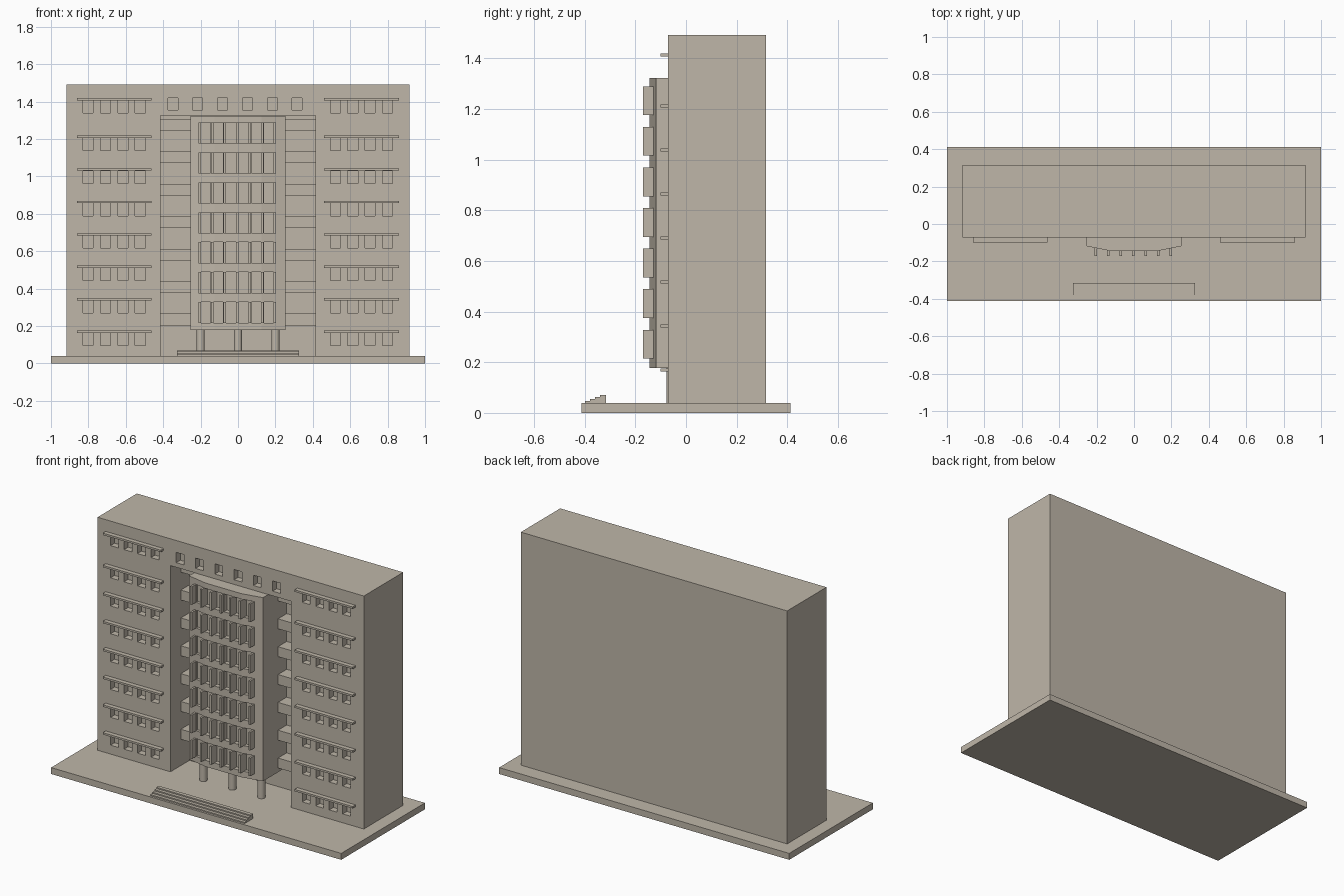
import bpy, bmesh, math
from mathutils import Vector

if "Cube" in bpy.data.objects:
    bpy.data.objects.remove(bpy.data.objects["Cube"])

stone = bpy.data.materials.new("beige_stone")
stone.diffuse_color = (0.52, 0.47, 0.395, 1)
stone.use_nodes = True
stone.node_tree.nodes["Principled BSDF"].inputs["Base Color"].default_value = stone.diffuse_color


def finish(name, bm):
    bmesh.ops.recalc_face_normals(bm, faces=bm.faces)
    mesh = bpy.data.meshes.new(name)
    bm.to_mesh(mesh)
    bm.free()
    mesh.materials.append(stone)
    ob = bpy.data.objects.new(name, mesh)
    bpy.context.collection.objects.link(ob)
    return ob


def boxes(name, items):
    """One object made of boxes given as (x0, x1, y0, y1, z0, z1)."""
    bm = bmesh.new()
    for x0, x1, y0, y1, z0, z1 in items:
        vs = bmesh.ops.create_cube(bm, size=1)["verts"]
        for v in vs:
            v.co = Vector(((x0 + x1) / 2 + v.co.x * (x1 - x0),
                           (y0 + y1) / 2 + v.co.y * (y1 - y0),
                           (z0 + z1) / 2 + v.co.z * (z1 - z0)))
    return finish(name, bm)


def prism(name, pts, axis, lo, hi):
    """Extrude a closed profile along x or z."""
    bm = bmesh.new()
    vs = [bm.verts.new((lo, a, b) if axis == "x" else (a, b, lo)) for a, b in pts]
    face = bm.faces.new(vs)
    new = bmesh.ops.extrude_face_region(bm, geom=[face])["geom"]
    step = Vector((hi - lo, 0, 0)) if axis == "x" else Vector((0, 0, hi - lo))
    bmesh.ops.translate(bm, vec=step, verts=[g for g in new if isinstance(g, bmesh.types.BMVert)])
    return finish(name, bm)


def cut(ob, items):
    cutter = boxes("cutter", items)
    cutter.hide_render = True
    mod = ob.modifiers.new("cut", "BOOLEAN")
    mod.operation, mod.solver, mod.object = "DIFFERENCE", "EXACT", cutter
    bpy.context.view_layer.objects.active = ob
    bpy.ops.object.modifier_apply(modifier=mod.name)
    bpy.data.objects.remove(cutter)


FRONT, BACK_WALL = -0.072, 0.115

# Ground slab and entrance steps
boxes("ground_slab", [(-1, 1, -0.412, 0.412, 0, 0.04)])
profile = [(-0.315, 0.04), (-0.399, 0.04)]
for i in range(4):
    y, z = -0.399 + 0.02 * i, 0.0475 + 0.0075 * i
    profile += [(y, z), (y + 0.02 if i < 3 else -0.315, z)]
prism("entrance_steps", profile, "x", -0.325, 0.325)

# Main block with its central recess
block = boxes("main_block", [(-0.918, 0.918, FRONT, 0.315, 0.04, 1.492)])
cut(block, [(-0.415, 0.415, -0.3, BACK_WALL, 0, 1.325)])

# Wing windows, the attic window row and the ledges above the wing windows
ledge_z = [1.413, 1.212] + [1.037 - 0.1735 * i for i in range(6)]
holes, ledges = [], []
for z in ledge_z:
    for wing in (-0.662, 0.66):
        ledges.append((wing - 0.2, wing + 0.2, -0.1, FRONT, z - 0.006, z + 0.006))
        for k in range(4):
            x = wing + (k - 1.5) * 0.093
            holes.append((x - 0.027, x + 0.027, -0.2, FRONT + 0.04, z - 0.074, z - 0.007))
for k in range(6):
    x = -0.016 + (k - 2.5) * 0.133
    holes.append((x - 0.027, x + 0.027, -0.2, FRONT + 0.04, 1.354, 1.418))
cut(block, holes)
boxes("window_ledges", ledges)

# Balconies on both sides of the recess
boxes("balconies", [(s * 0.335 - 0.08, s * 0.335 + 0.08, 0.03, BACK_WALL, z, z + 0.062)
                    for s in (-1, 1) for z in [0.204 + 0.1735 * i for i in range(7)]])

# Bowed central bay with window cuts between fins
bow = [(-0.255, BACK_WALL), (-0.255, -0.118), (-0.125, -0.144),
       (0.125, -0.144), (0.255, -0.118), (0.255, BACK_WALL)]
bay = prism("central_bay", bow, "z", 0.178, 1.322)
floors = [0.215 + 0.16 * i for i in range(7)]
fin_x = [-0.004 + (k - 3) * 0.067 for k in range(7)]
cut(bay, [(x + 0.008, x + 0.059, -0.3, -0.115, z + 0.002, z + 0.113)
          for z in floors for x in fin_x[:-1]])
boxes("window_fins", [(x - 0.006, x + 0.006, -0.17, -0.12, z, z + 0.113)
                      for z in floors for x in fin_x])

# Round columns under the bay
for x in (-0.2, 0, 0.2):
    bpy.ops.mesh.primitive_cylinder_add(vertices=24, radius=0.022, depth=0.15,
                                        location=(x, -0.055, 0.11))
    col = bpy.context.object
    col.name = "entrance_column"
    col.data.materials.append(stone)
    bpy.ops.object.shade_smooth_by_angle(angle=math.radians(40))
